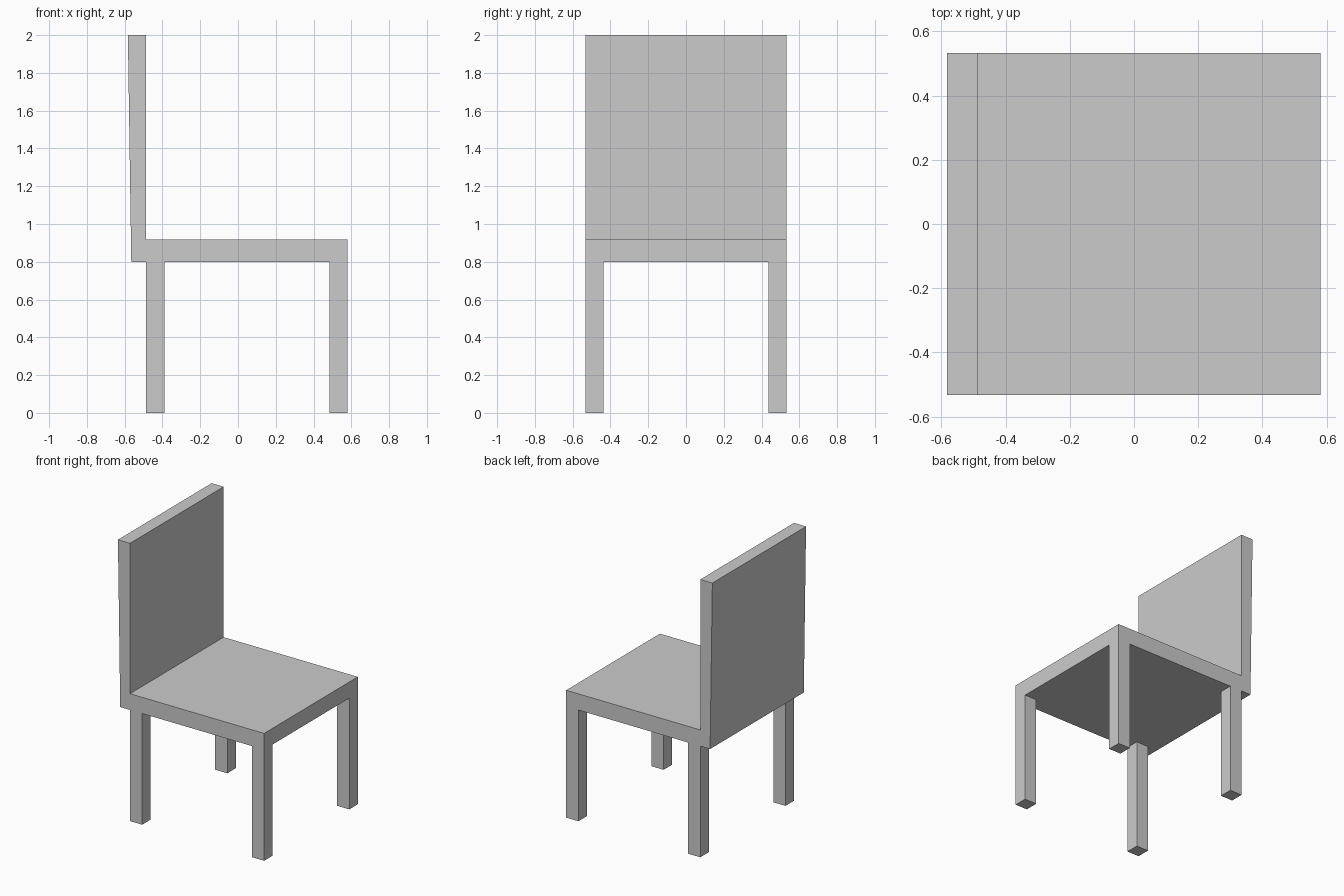
import bpy
import bmesh

if "Cube" in bpy.data.objects:
    bpy.data.objects.remove(bpy.data.objects["Cube"])

HALF_WIDTH = 0.533
SEAT_BOTTOM, SEAT_TOP = 0.80, 0.917
FRONT, BACK_INNER = 0.581, -0.487
LEG = 0.097


def extrude_profile(name, profile, y0, y1):
    """Solid made from an (x, z) outline swept from y0 to y1."""
    bm = bmesh.new()
    face = bm.faces.new([bm.verts.new((x, y0, z)) for x, z in profile])
    result = bmesh.ops.extrude_face_region(bm, geom=[face])
    verts = [v for v in result["geom"] if isinstance(v, bmesh.types.BMVert)]
    bmesh.ops.translate(bm, verts=verts, vec=(0, y1 - y0, 0))
    bmesh.ops.recalc_face_normals(bm, faces=bm.faces)
    mesh = bpy.data.meshes.new(name)
    bm.to_mesh(mesh)
    bm.free()
    obj = bpy.data.objects.new(name, mesh)
    bpy.context.collection.objects.link(obj)
    return obj


# Seat and backrest: one L-shaped side profile, rear face leaning slightly back
extrude_profile("seat_and_backrest", [
    (-0.565, SEAT_BOTTOM), (FRONT, SEAT_BOTTOM), (FRONT, SEAT_TOP),
    (BACK_INNER, SEAT_TOP), (BACK_INNER, 2.0), (-0.583, 2.0),
], -HALF_WIDTH, HALF_WIDTH)

# Four square legs, flush with the seat sides
for end, x in (("front", FRONT - LEG), ("rear", BACK_INNER)):
    for side, y in (("right", -HALF_WIDTH), ("left", HALF_WIDTH - LEG)):
        extrude_profile(f"{end}_{side}_leg", [
            (x, 0), (x + LEG, 0), (x + LEG, SEAT_BOTTOM), (x, SEAT_BOTTOM),
        ], y, y + LEG)
